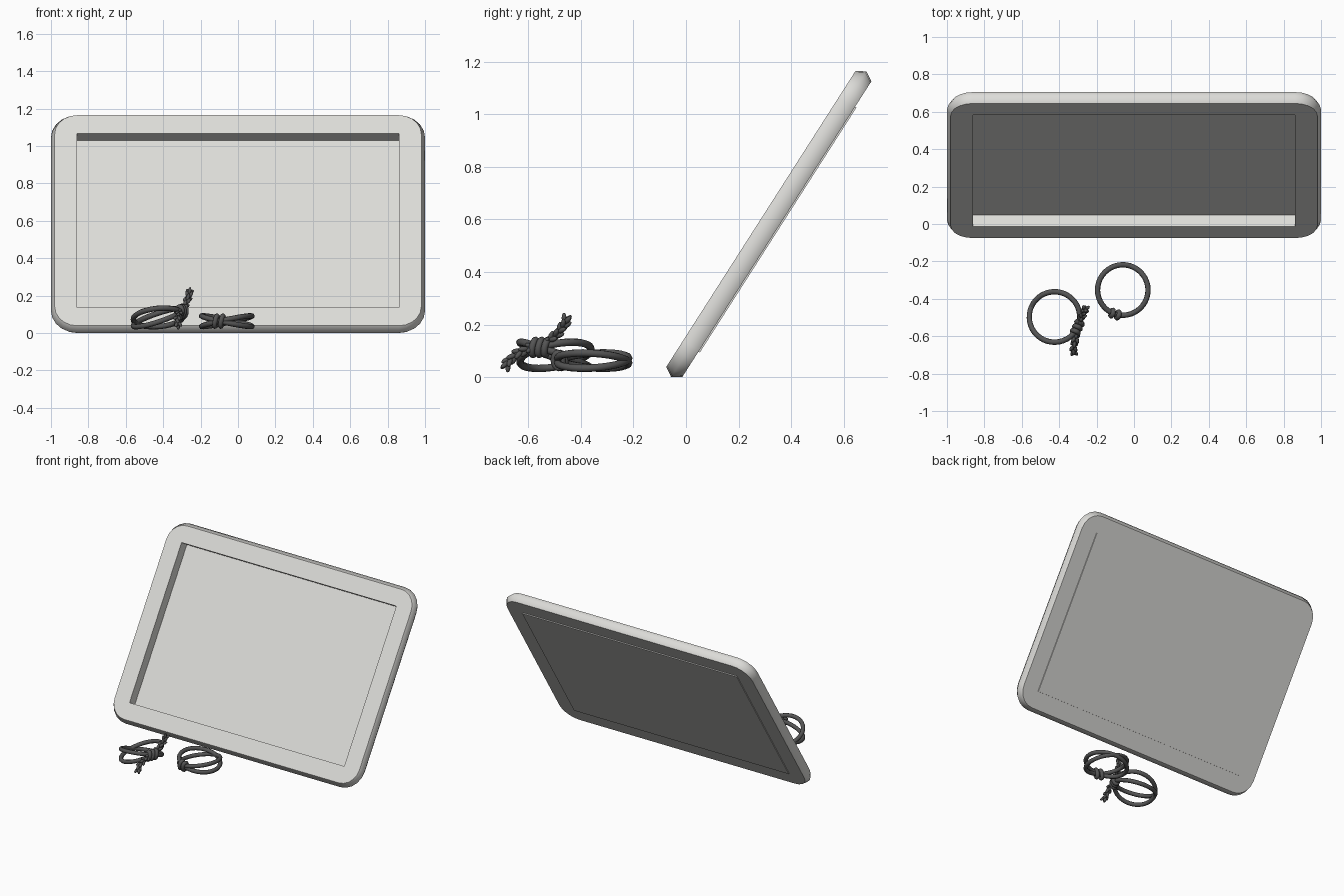
import bpy, bmesh, math
from mathutils import Vector, Matrix

if "Cube" in bpy.data.objects:
    bpy.data.objects.remove(bpy.data.objects["Cube"])


def material(name, rgb):
    m = bpy.data.materials.new(name)
    m.diffuse_color = (*rgb, 1)
    m.use_nodes = True
    m.node_tree.nodes["Principled BSDF"].inputs["Base Color"].default_value = m.diffuse_color
    return m


WHITE = material("off_white", (0.72, 0.715, 0.69))
DARK = material("charcoal", (0.09, 0.09, 0.09))


def add_mesh(name, bm, mat):
    bmesh.ops.recalc_face_normals(bm, faces=bm.faces)
    me = bpy.data.meshes.new(name)
    bm.to_mesh(me)
    bm.free()
    me.materials.append(mat)
    ob = bpy.data.objects.new(name, me)
    bpy.context.collection.objects.link(ob)
    return ob


# ---------- leaning tray: frame ----------
TILT = Matrix.Translation((0, 0.315, 0.582)) @ Matrix.Rotation(math.radians(57.4), 4, 'X')
SEG = 5          # segments per rounded corner
SIGNS = [(1, 1), (-1, 1), (-1, -1), (1, -1)]
IX, IY, HT = 0.86, 0.553, 0.036   # opening half size, half thickness


def rounded_loop(bm, hx, hy, r, z):
    out = []
    for c, (sx, sy) in enumerate(SIGNS):
        for i in range(SEG + 1):
            a = math.pi / 2 * (c + i / SEG)
            out.append(bm.verts.new((sx * (hx - r) + r * math.cos(a),
                                     sy * (hy - r) + r * math.sin(a), z)))
    return out


bm = bmesh.new()
front = rounded_loop(bm, 0.98, 0.668, 0.12, HT)
ridge = rounded_loop(bm, 1.0, 0.69, 0.14, 0)
back = rounded_loop(bm, 0.98, 0.668, 0.12, -HT)
in_front = [bm.verts.new((sx * IX, sy * IY, HT)) for sx, sy in SIGNS]
in_back = [bm.verts.new((sx * IX, sy * IY, -HT)) for sx, sy in SIGNS]
n = len(front)
for a, b in ((front, ridge), (ridge, back)):      # rounded rim
    for i in range(n):
        j = (i + 1) % n
        bm.faces.new((a[i], a[j], b[j], b[i])).smooth = True
for outer, inner in ((front, in_front), (back, in_back)):   # flat borders
    for c in range(4):
        k = c * (SEG + 1)
        for i in range(SEG):
            bm.faces.new((outer[k + i], outer[k + i + 1], inner[c]))
        bm.faces.new((outer[k + SEG], outer[(k + SEG + 1) % n], inner[(c + 1) % 4], inner[c]))
for c in range(4):                                # opening walls
    d = (c + 1) % 4
    bm.faces.new((in_front[c], in_front[d], in_back[d], in_back[c]))
add_mesh("tray_frame", bm, WHITE).matrix_world = TILT

# ---------- tray back plate ----------
bm = bmesh.new()
bmesh.ops.create_cube(bm, size=1, matrix=Matrix.Translation((0, 0, -HT - 0.003))
                      @ Matrix.Diagonal((2 * IX, 2 * IY, 0.006, 1)))
add_mesh("tray_back_plate", bm, WHITE).matrix_world = TILT


# ---------- twine rings ----------
def tubes(name, paths, radius, cyclic=True):
    cu = bpy.data.curves.new(name, 'CURVE')
    cu.dimensions = '3D'
    cu.bevel_depth = radius
    cu.bevel_resolution = 2
    cu.use_fill_caps = True
    for pts in paths:
        sp = cu.splines.new('POLY')
        sp.points.add(len(pts) - 1)
        for p, co in zip(sp.points, pts):
            p.co = (*co, 1)
        sp.use_cyclic_u = cyclic
        sp.use_smooth = True
    cu.materials.append(DARK)
    ob = bpy.data.objects.new(name, cu)
    bpy.context.collection.objects.link(ob)


def twine_ring(name, cx, cy, cz, knot_deg, rise, spread, wraps):
    """Two hoops tilted against each other, bound where they cross."""
    R, k = 0.135, math.radians(knot_deg)

    def hoop(s):
        return [(cx + R * math.cos(k + t), cy + R * math.sin(k + t),
                 cz + rise * math.cos(t) + s * spread * math.sin(t))
                for t in (2 * math.pi * i / 40 for i in range(40))]
    tubes(name + "_hoops", [hoop(1), hoop(-1)], 0.0145)
    radial = Vector((math.cos(k), math.sin(k), 0))
    tangent = Vector((-radial.y, radial.x, 0))
    centre = Vector((cx, cy, cz + rise)) + radial * R
    loops = []
    for off in wraps:
        loops.append([centre + tangent * (off + 0.006 * math.sin(a))
                      + radial * 0.017 * math.cos(a)
                      + Vector((0, 0, 0.028 * math.sin(a)))
                      for a in (2 * math.pi * i / 16 for i in range(16))])
    tubes(name + "_knot", loops, 0.0135)


twine_ring("plain_ring", -0.06, -0.353, 0.063, -107, 0.0, 0.029, (-0.019, 0.014))
twine_ring("tasselled_ring", -0.425, -0.497, 0.083, -25, 0.03, 0.04, (-0.026, 0.0, 0.026))


# ---------- leafy tails on the knot ----------
def leafy_tail(name, path, pairs):
    path = [Vector(p) for p in path]
    tubes(name + "_stem", [path], 0.009, cyclic=False)
    bm = bmesh.new()
    for i in range(pairs):
        u = (i + 0.4) / pairs * (len(path) - 1)
        s = min(int(u), len(path) - 2)
        pos = path[s].lerp(path[s + 1], u - s)
        d = (path[s + 1] - path[s]).normalized()
        side = d.cross(Vector((1, 0, 0))).normalized()
        other = d.cross(side)
        for j in range(3):
            a = 2 * math.pi * j / 3 + i * math.pi / 3
            out = side * math.cos(a) + other * math.sin(a)
            aim = (d + out * 0.55).normalized()
            m = (Matrix.Translation(pos + out * 0.010 + d * 0.006)
                 @ aim.to_track_quat('Z', 'Y').to_matrix().to_4x4()
                 @ Matrix.Diagonal((0.010, 0.010, 0.021, 1)))
            bmesh.ops.create_uvsphere(bm, u_segments=8, v_segments=6, radius=1, matrix=m)
    for f in bm.faces:
        f.smooth = True
    add_mesh(name + "_leaves", bm, DARK)


leafy_tail("upper_tail", [(-0.295, -0.54, 0.125), (-0.28, -0.50, 0.155),
                          (-0.265, -0.468, 0.19), (-0.258, -0.452, 0.225)], 6)
leafy_tail("lower_tail", [(-0.305, -0.575, 0.115), (-0.315, -0.625, 0.10),
                          (-0.325, -0.668, 0.07), (-0.32, -0.688, 0.04)], 6)
